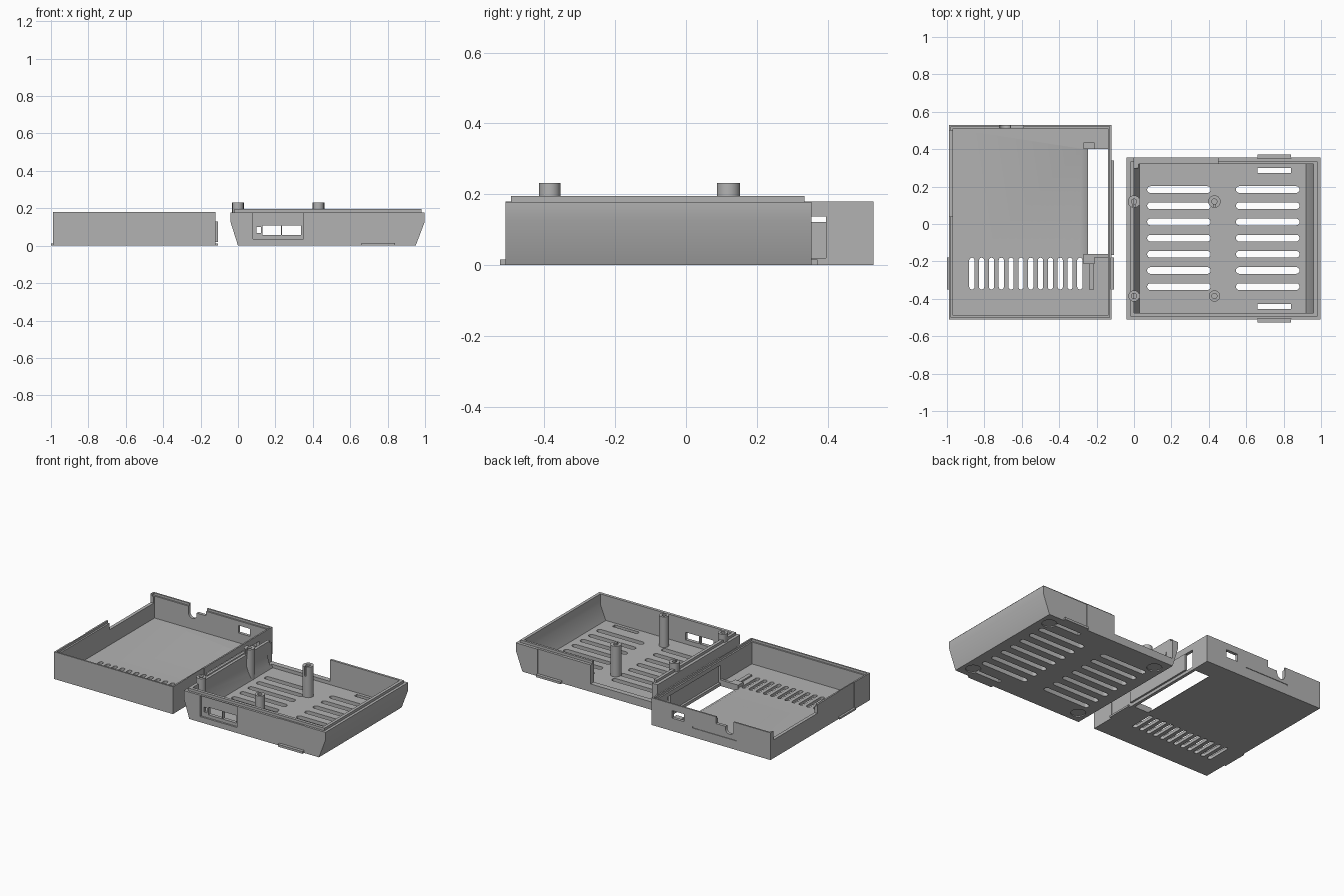
import bpy, bmesh, math
from mathutils import Vector

old = bpy.data.objects.get("Cube")
if old:
    bpy.data.objects.remove(old, do_unlink=True)

grey = bpy.data.materials.new("matte_grey")
grey.use_nodes = True
GREY = (0.45, 0.45, 0.45, 1)
grey.diffuse_color = GREY
grey.node_tree.nodes["Principled BSDF"].inputs["Base Color"].default_value = GREY


def prism(name, pts, axis, lo, hi):
    """Extrude a flat outline along an axis."""
    place = {"x": lambda a, b, t: (t, a, b),
             "y": lambda a, b, t: (a, t, b),
             "z": lambda a, b, t: (a, b, t)}[axis]
    bm = bmesh.new()
    face = bm.faces.new([bm.verts.new(place(a, b, lo)) for a, b in pts])
    out = bmesh.ops.extrude_face_region(bm, geom=[face])
    verts = [g for g in out["geom"] if isinstance(g, bmesh.types.BMVert)]
    bmesh.ops.translate(bm, verts=verts, vec=Vector(place(0, 0, hi - lo)))
    bmesh.ops.recalc_face_normals(bm, faces=bm.faces)
    mesh = bpy.data.meshes.new(name)
    bm.to_mesh(mesh)
    bm.free()
    mesh.materials.append(grey)
    ob = bpy.data.objects.new(name, mesh)
    bpy.context.collection.objects.link(ob)
    return ob


def box(name, x0, x1, y0, y1, z0, z1):
    return prism(name, [(x0, y0), (x1, y0), (x1, y1), (x0, y1)], "z", z0, z1)


def stadium(x0, x1, y0, y1, n=8):
    """Slot outline with round ends on its short sides."""
    wide = x1 - x0 > y1 - y0
    r = min(x1 - x0, y1 - y0) / 2
    cx, cy = (x0 + x1) / 2, (y0 + y1) / 2
    h = max(x1 - x0, y1 - y0) / 2 - r
    pts = []
    for end in (0, 1):
        for i in range(n + 1):
            a = math.pi * (i / n + end - 0.5)
            u, v = (h if end == 0 else -h) + r * math.cos(a), r * math.sin(a)
            pts.append((cx + u, cy + v) if wide else (cx - v, cy + u))
    return pts


def circle(x, y, r, n=32):
    return [(x + r * math.cos(2 * math.pi * i / n),
             y + r * math.sin(2 * math.pi * i / n)) for i in range(n)]


def combine(target, tool, op="DIFFERENCE"):
    """Apply a boolean and discard the tool."""
    mod = target.modifiers.new("bool", "BOOLEAN")
    mod.operation, mod.solver, mod.object = op, "EXACT", tool
    tool.hide_render = True
    bpy.context.view_layer.objects.active = target
    bpy.ops.object.modifier_apply(modifier=mod.name)
    bpy.data.objects.remove(tool, do_unlink=True)


def cut_box(target, *size):
    combine(target, box("cutter", *size))


# Lid tray: shell, rim rebate
lid = box("lid_tray", -0.99, -0.12, -0.51, 0.53, 0, 0.18)
cut_box(lid, -0.968, -0.14, -0.49, 0.51, 0.02, 0.3)
cut_box(lid, -0.979, -0.13, -0.5, 0.52, 0.165, 0.3)

# Lid floor window with sloped edge
cut_box(lid, -0.245, -0.14, -0.16, 0.4, -0.1, 0.1)
combine(lid, prism("cutter", [(-0.282, 0.021), (-0.244, 0.002), (-0.244, 0.03),
                              (-0.282, 0.03)], "y", -0.16, 0.4))

# Lid vents
for i in range(12):
    x = -0.867 + 0.0525 * i
    combine(lid, prism("cutter", stadium(x - 0.014, x + 0.014, -0.35, -0.18), "z", -0.1, 0.1))

# Lid side openings: long right-hand hole and lowered left edge
cut_box(lid, -0.16, -0.1, -0.16, 0.395, 0.02, 0.137)
cut_box(lid, -1.1, -0.96, 0.04, 0.5, 0.122, 0.3)

# Lid back ports
cut_box(lid, -0.355, -0.27, 0.45, 0.6, 0.085, 0.135)
combine(lid, prism("cutter", stadium(-0.72, -0.66, 0.09, 0.3), "y", 0.45, 0.6))
cut_box(lid, -0.66, -0.59, 0.45, 0.6, 0.135, 0.3)
cut_box(lid, -0.74, -0.42, 0.526, 0.6, 0.06, 0.07)

# Lid clip panels
for x0, x1 in ((-1.1, -0.986), (-0.124, 0)):
    cut_box(lid, x0, x1, -0.35, -0.18, 0.012, 0.3)
box("lid_left_clip_foot", -1.0, -0.98, -0.35, -0.18, 0, 0.012)
box("lid_right_clip_foot", -0.13, -0.106, -0.35, -0.18, 0, 0.012)

# Lid cover plate and hinge tabs
box("lid_side_plate", -0.125, -0.108, -0.165, 0.34, 0.02, 0.13)
box("lid_back_tab", -0.27, -0.21, 0.4, 0.435, 0.01, 0.04)
box("lid_front_tab", -0.27, -0.21, -0.215, -0.16, 0.01, 0.04)
box("lid_rib", -0.24, -0.215, -0.35, -0.2, 0.01, 0.03)
box("lid_window_end_rib", -0.22, -0.13, -0.178, -0.16, 0.01, 0.04)

# Base tray: sloped-end shell with raised lip
outer = [(0, 0), (0.95, 0), (0.998, 0.127), (0.998, 0.178), (-0.04, 0.178), (-0.04, 0.127)]
inner = [(0.03, 0.03), (0.92, 0.03), (0.96, 0.127), (0.96, 0.3), (0, 0.3), (0, 0.127)]
base = prism("base_tray", outer, "y", -0.51, 0.355)
combine(base, box("lip", -0.02, 0.98, -0.495, 0.335, 0.15, 0.195), "UNION")
combine(base, prism("cutter", inner, "y", -0.475, 0.32))

# Base vents
for i in range(7):
    y = -0.335 + 0.0865 * i
    for x in (0.07, 0.545):
        combine(base, prism("cutter", stadium(x, x + 0.34, y - 0.018, y + 0.018), "z", -0.1, 0.1))

# Base back wall lowered section
cut_box(base, 0.0, 0.45, 0.3, 0.4, 0.052, 0.3)

# Base front ports in a recessed panel
cut_box(base, 0.08, 0.35, -0.6, -0.498, 0.037, 0.175)
for x0, x1, z0, z1 in ((0.1, 0.122, 0.068, 0.1), (0.132, 0.23, 0.058, 0.108),
                       (0.236, 0.336, 0.058, 0.108)):
    cut_box(base, x0, x1, -0.6, -0.45, z0, z1)

# Base clips: recessed panels, feet and floor slits
for side, wall, out in (("front", -0.51, -1), ("back", 0.355, 1)):
    a, b = sorted((wall - out * 0.004, wall + out * 0.1))
    cut_box(base, 0.66, 0.84, a, b, 0.015, 0.178)
    a, b = sorted((wall - out * 0.01, wall + out * 0.016))
    box("base_" + side + "_clip_foot", 0.66, 0.84, a, b, 0, 0.015)
    a, b = sorted((wall - out * 0.055, wall - out * 0.082))
    cut_box(base, 0.66, 0.84, a, b, -0.1, 0.1)

# Base foot recesses
for x in (0.07, 0.88):
    for y in (-0.43, 0.27):
        combine(base, prism("cutter", circle(x, y, 0.045), "z", -0.1, 0.007))

# Screw posts: the left pair is trimmed to the sloped wall
for x, column in ((0, "left"), (0.43, "middle")):
    for y, row, r in ((-0.385, "front", 0.03), (0.12, "back", 0.033)):
        post = prism(column + "_" + row + "_post", circle(x, y, r), "z", 0.01, 0.232)
        combine(post, prism("cutter", circle(x, y, 0.014), "z", 0.13, 0.3))
        if column == "left":
            combine(post, prism("cutter", [(0.005, 0), (-0.036, 0.13), (-0.2, 0.13),
                                           (-0.2, 0)], "y", -1, 1))
        if row == "back":
            cut_box(post, x - 0.006, x + 0.006, y - 0.1, y, 0.17, 0.3)

# Smooth round walls, keep hard edges
bpy.ops.object.select_all(action="DESELECT")
for ob in bpy.context.scene.objects:
    if ob.type == "MESH" and grey.name in ob.data.materials:
        ob.select_set(True)
        bpy.context.view_layer.objects.active = ob
bpy.ops.object.shade_smooth_by_angle(angle=math.radians(30))
